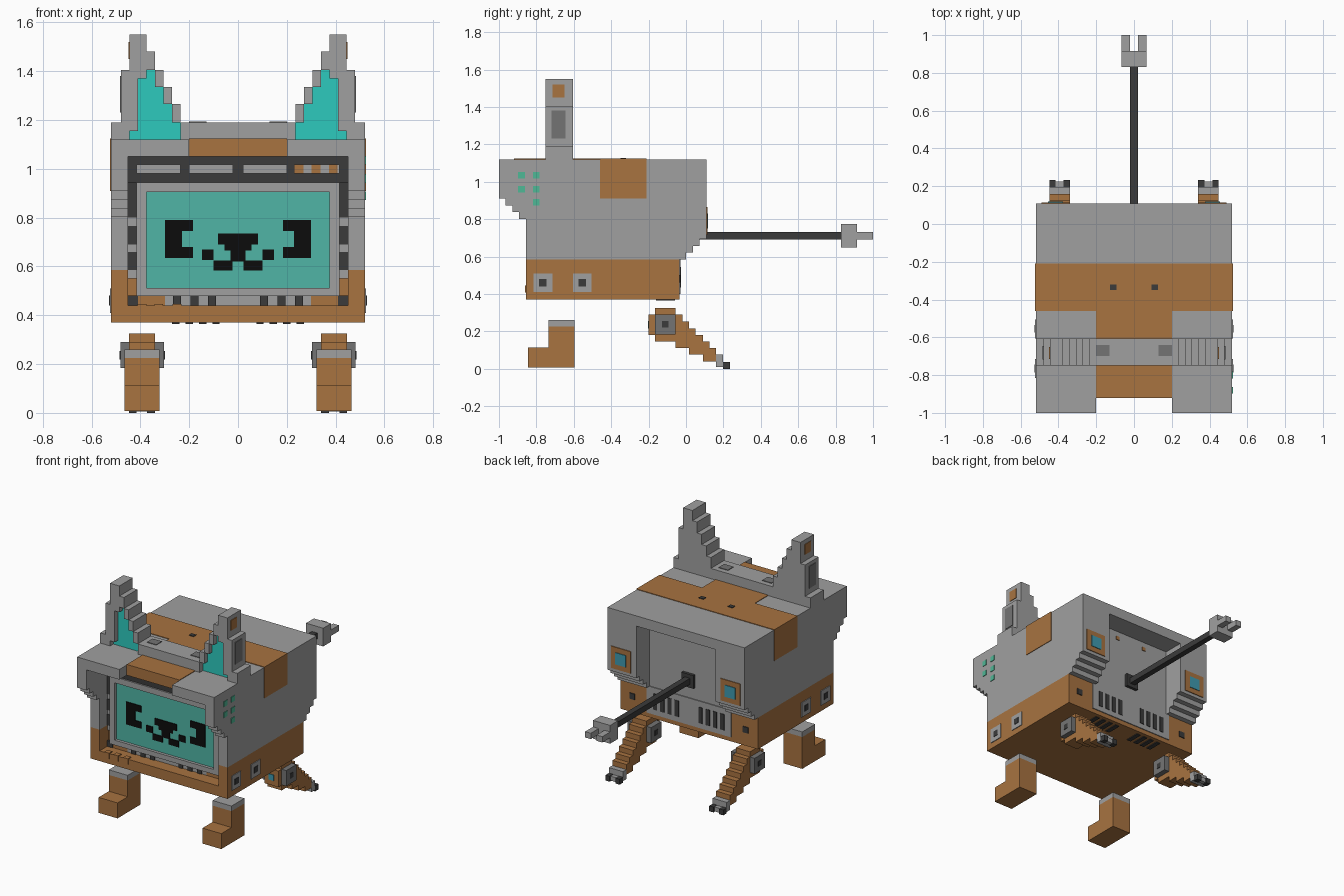
import bpy
import bmesh
from mathutils import Matrix, Vector

if "Cube" in bpy.data.objects:
    bpy.data.objects.remove(bpy.data.objects["Cube"], do_unlink=True)


def material(name, code):
    """Flat material from a display hex colour, converted to linear."""
    channels = [int(code[i:i + 2], 16) / 255 for i in (0, 2, 4)]
    linear = [((c + .055) / 1.055) ** 2.4 for c in channels] + [1]
    mat = bpy.data.materials.new(name)
    mat.use_nodes = True
    mat.diffuse_color = linear
    shader = next(n for n in mat.node_tree.nodes if n.type == 'BSDF_PRINCIPLED')
    shader.inputs["Base Color"].default_value = linear
    return mat


GREY = material("light grey", "a0a0a0")
MID = material("mid grey", "747474")
DARK = material("charcoal", "3b3b3b")
BLACK = material("black", "0c0c0c")
ORANGE = material("rust orange", "a87340")
TEAL = material("ear teal", "2dcabe")
SCREEN = material("screen teal", "50b5a6")
GREEN = material("light green", "4fb896")
BLUE = material("lamp blue", "3f9bb0")


def finish(name, mat, bm, mirror):
    if mirror:
        copy = bmesh.ops.duplicate(bm, geom=bm.verts[:] + bm.edges[:] + bm.faces[:])
        verts = [g for g in copy["geom"] if isinstance(g, bmesh.types.BMVert)]
        bmesh.ops.scale(bm, vec=(-1, 1, 1), verts=verts)
    bmesh.ops.recalc_face_normals(bm, faces=bm.faces[:])
    mesh = bpy.data.meshes.new(name)
    bm.to_mesh(mesh)
    bm.free()
    mesh.materials.append(mat)
    obj = bpy.data.objects.new(name, mesh)
    bpy.context.collection.objects.link(obj)
    return obj


def boxes(name, mat, ranges, mirror=False):
    """One object from several (x range, y range, z range) blocks."""
    bm = bmesh.new()
    for block in ranges:
        low, high = (Vector(side) for side in zip(*block))
        place = Matrix.Translation((low + high) / 2) @ Matrix.Diagonal((high - low).to_4d())
        bmesh.ops.create_cube(bm, size=1, matrix=place)
    return finish(name, mat, bm, mirror)


def box(name, mat, x, y, z, mirror=False):
    return boxes(name, mat, [(x, y, z)], mirror)


def prism(name, mat, profile, x, mirror=False):
    """Side profile (y, z) extruded across an x range."""
    bm = bmesh.new()
    face = bm.faces.new([bm.verts.new((x[0], y, z)) for y, z in profile])
    new = bmesh.ops.extrude_face_region(bm, geom=[face])["geom"]
    moved = [g for g in new if isinstance(g, bmesh.types.BMVert)]
    bmesh.ops.translate(bm, vec=(x[1] - x[0], 0, 0), verts=moved)
    return finish(name, mat, bm, mirror)


def stairs(y, z, dy, dz, count):
    points = []
    for i in range(count):
        points += [(y + i * dy, z + i * dz), (y + (i + 1) * dy, z + i * dz)]
    return points


def around(centre, size):
    return (centre - size / 2, centre + size / 2)


# Key planes
U = .036
SIDE, INNER, POST = .52, .45, .3
NOSE, CHIN, CORE, RUMP, BACK = -1, -.856, -.76, -.035, .109
TOP, CEIL, WAIST, LEDGE, FLOOR = 1.12, 1.05, .585, .44, .37

# Upper shell
rear_steps = stairs(RUMP, WAIST, U, U, 4) + [(BACK, TOP)]
front_steps = [(NOSE, TOP)] + stairs(NOSE, .91, U, -U, 4) + [(CHIN, WAIST)]
prism("side_shell", GREY, front_steps + rear_steps, (INNER, SIDE), True)
prism("rear_post", GREY, [(RUMP, TOP)] + rear_steps, (POST, INNER), True)
box("core", GREY, (-INNER, INNER), (CORE, RUMP), (WAIST, CEIL))
box("roof", GREY, (-INNER, INNER), (-.46, BACK), (CEIL, TOP))
box("roof_front", GREY, (.2, INNER), (NOSE, -.46), (CEIL, TOP), True)
box("roof_centre", ORANGE, (-.2, .2), (-.92, -.46), (CEIL, TOP + .004))
box("roof_stripe", ORANGE, (-SIDE, SIDE), (-.46, -.21), (TOP, TOP + .004))
box("side_patch", ORANGE, (SIDE, SIDE + .004), (-.46, -.21), (.91, TOP + .004), True)
box("roof_dots", DARK, around(.11, U), around(-.335, .03), (TOP, TOP + .008), True)
boxes("side_lights", GREEN, [((SIDE, SIDE + .004), around(y, U), around(z, U))
      for y, z in [(-.88, 1.035), (-.8, 1.035), (-.88, .96), (-.8, .96), (-.8, .89)]])

# Lower base with front opening
boxes("base", ORANGE, [((-SIDE, SIDE), (CHIN, RUMP), (FLOOR, LEDGE)),
                       ((-SIDE, SIDE), (CORE, RUMP), (LEDGE, WAIST))])
box("base_cheek", ORANGE, (INNER, SIDE), (CHIN, CORE), (LEDGE, WAIST), True)
boxes("front_buttons", ORANGE, [(around(x, U), (CHIN - .006, CHIN + .03), (.407, LEDGE + .006))
      for x in (-.393, -.325, -.25)])
ports = (-.765, -.555)
boxes("port_plates", GREY, [((SIDE, SIDE + .005), around(y, .1), around(.46, .1))
      for y in ports], True)
boxes("port_holes", DARK, [((SIDE, SIDE + .008), around(y, .04), around(.46, .04))
      for y in ports], True)

# Front console: bezel, strips and frame
box("console_bezel", DARK, (-INNER, INNER), (-.79, CORE), (.945, CEIL))
boxes("bezel_windows", GREY, [((a, b), (-.797, -.789), (.98, 1.018))
      for a, b in [(-.415, -.235), (-.2, -.02), (.02, .2), (.23, .415)]])
boxes("bezel_keys", ORANGE, [(around(x, U), (-.803, -.796), (.98, 1.018))
      for x in (.25, .32, .39)])
box("console_strip", GREY, (.41, INNER), (-.77, CORE), (.55, .8), True)
boxes("strip_marks", DARK, [((.41, INNER), (-.775, CORE), z)
      for z in [(.8, .95), (.69, .765), (.585, .66), (LEDGE, .48)]], True)
box("lower_strip", GREY, (-.3, .3), (-.77, CORE), (LEDGE, .48))
box("lower_strip_end", ORANGE, (.3, .41), (-.77, CORE), (LEDGE, .48), True)
boxes("lower_marks", DARK, [(around(x, .032), (-.777, CORE), (LEDGE, .478))
      for x in (.107, .178, .25)], True)
boxes("screen_frame", GREY, [((-.415, .415), (-.8, CORE), (.905, .945)),
                             ((-.415, .415), (-.8, CORE), (.478, .512)),
                             ((-.415, -.375), (-.8, CORE), (.512, .905)),
                             ((.375, .415), (-.8, CORE), (.512, .905))])
box("screen", SCREEN, (-.375, .375), (-.78, CORE), (.512, .905))

# Painted face on the screen
PAINT = (-.785, -.779)
boxes("screen_eyes", BLACK, [((.23, .3), PAINT, (.635, .79)),
                             ((.185, .23), PAINT, (.745, .79)),
                             ((.185, .23), PAINT, (.635, .68))], True)
boxes("screen_nose", BLACK, [(around(0, w), PAINT, z)
      for w, z in [(.165, (.69, .735)), (.11, (.665, .69)), (.06, (.62, .665))]])
boxes("screen_mouth", BLACK, [((.022, .1), PAINT, (.583, .625)),
                              ((.1, .148), PAINT, (.627, .67))], True)

# Headband and stepped ears
EAR_FRONT, EAR_IN, EAR_BACK = -.75, -.71, -.605
box("headband", GREY, (-.235, .235), (EAR_FRONT, EAR_BACK), (TOP, 1.19))
box("headband_marks", MID, (.13, .2), (-.7, -.64), (1.19, 1.194), True)
rows = [(1.155, .235, .235, .445, SIDE), (1.19, .235, .235, .41, SIDE),
        (1.265, .235, .27, .41, .48), (1.335, .27, .305, .41, .48),
        (1.37, .305, .34, .41, .48), (1.405, .305, .34, .375, .48),
        (1.48, .34, .4, .4, .445), (1.55, .375, .4, .4, .445)]
shell, lining, z0 = [], [], TOP
for z1, inner, hollow_in, hollow_out, outer in rows:
    z = (z0, z1)
    shell.append(((inner, outer), (EAR_IN, EAR_BACK), z))
    if hollow_in > inner:
        shell.append(((inner, hollow_in), (EAR_FRONT, EAR_IN), z))
    shell.append(((hollow_out, outer), (EAR_FRONT, EAR_IN), z))
    if hollow_out > hollow_in:
        lining.append(((hollow_in, hollow_out), (EAR_IN - .005, EAR_IN), z))
    z0 = z1
boxes("ears", GREY, shell, True)
boxes("ear_lining", TEAL, lining, True)
box("ear_side_panel", MID, (.48, .484), (-.718, -.645), (1.23, 1.38), True)
box("ear_tip_panel", ORANGE, (.445, .449), (-.715, -.65), (1.45, 1.52), True)

# Rear panel details
box("rear_lamp_plate", ORANGE, around(.415, .15), (BACK, BACK + .005), around(.79, .15), True)
box("rear_lamp", BLUE, around(.415, .08), (BACK, BACK + .009), around(.79, .08), True)
box("rear_marks", ORANGE, around(.11, .025), (RUMP, RUMP + .005), around(1, .025), True)
box("vent_panel", GREY, (-.32, .32), (RUMP, RUMP + .006), (.4, WAIST))
bars = [.09 + i * .055 for i in range(4)]
boxes("vent_bars", DARK, [(around(x, .03), (RUMP, RUMP + .009), (.435, .545))
      for x in bars], True)
boxes("underside_slots", DARK, [(around(x, .03), (-.16, -.06), (FLOOR - .005, FLOOR))
      for x in bars], True)
box("rear_bolts", DARK, around(.43, .04), (RUMP, RUMP + .006), around(.48, .04), True)

# Tail with forked tip
box("tail_mount", DARK, around(0, .09), (RUMP, RUMP + .02), around(.71, .09))
box("tail_rod", DARK, around(0, .04), (RUMP, .83), around(.71, .04))
box("tail_tip", GREY, around(0, .13), (.83, .915), around(.712, .125))
box("tail_prongs", GREY, (.022, .065), (.915, 1), around(.71, .04), True)

# Front legs
LEG = (.322, .465)
boxes("front_legs", ORANGE, [(LEG, (-.845, -.595), (.007, .113)),
                             (LEG, (-.735, -.595), (.113, .225))], True)
box("front_leg_caps", GREY, LEG, (-.735, -.595), (.225, .26), True)

# Back legs, stepping down to the claws
SHIN = (.34, .447)
columns = [(-.165, .18, .29), (-.055, .145, .325), (-.02, .11, .29), (.015, .11, .252),
           (.05, .075, .216), (.09, .075, .18), (.125, .04, .145), (.16, .04, .11)]
steps, y0 = [], -.2
for y1, low, high in columns:
    steps.append((SHIN, (y0, y1), (low, high)))
    y0 = y1
boxes("back_legs", ORANGE, steps, True)
box("hip_axles", MID, (.303, .482), around(-.11, .11), (.183, .29), True)
box("hip_bolts", DARK, (.3, .485), around(-.11, .035), around(.237, .035), True)
box("hip_lamps", BLUE, around(.393, .04), (-.204, -.2), around(.235, .04), True)
box("back_feet", GREY, SHIN, (.16, .197), (.01, .075), True)
box("middle_toes", GREY, (.372, .415), (.197, .225), (.005, .035), True)
boxes("claws", DARK, [((.34, .372), (.197, .234), (0, .037)),
                      ((.415, .447), (.197, .234), (0, .037))], True)
